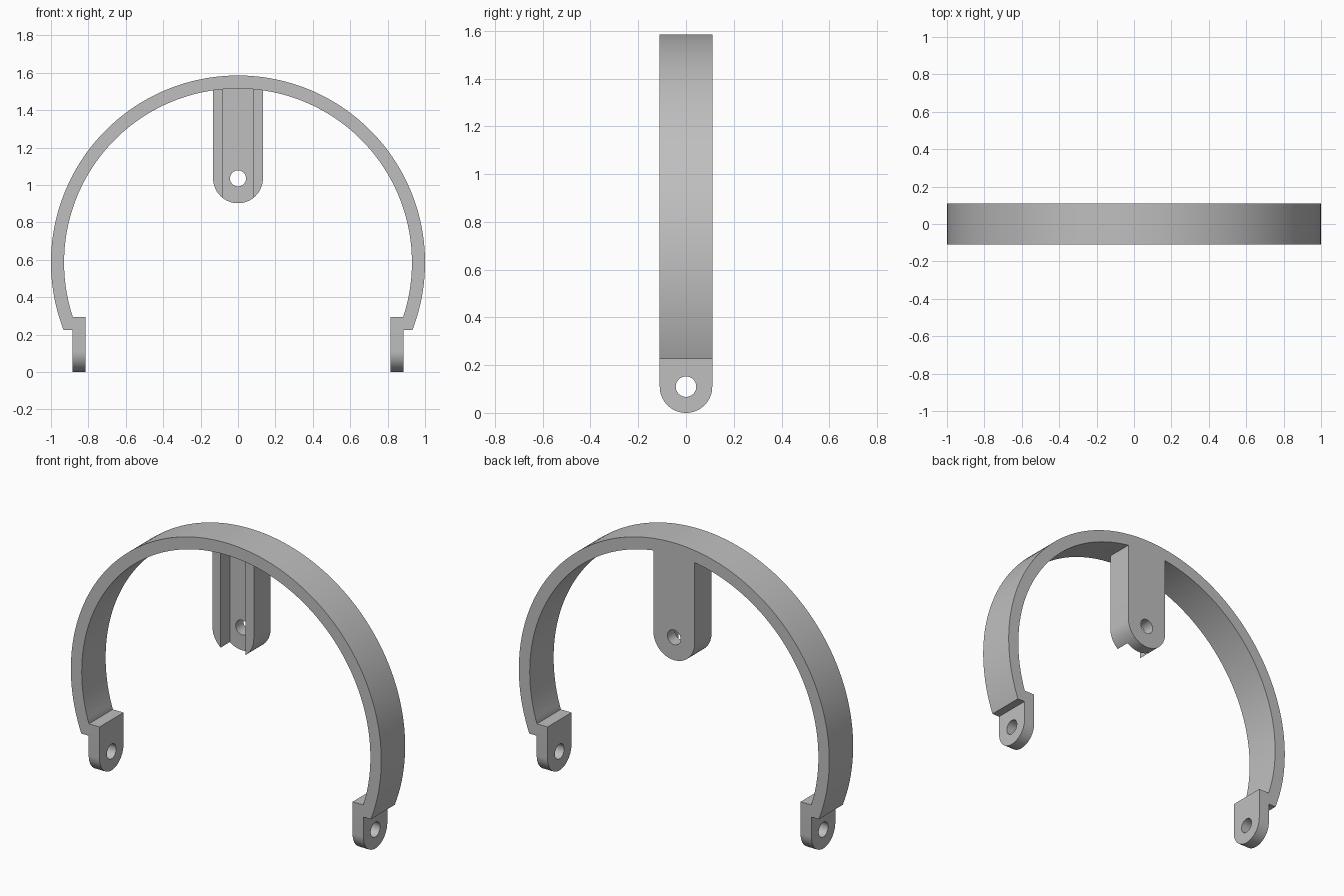
import bpy
import bmesh
from math import sin, cos, asin, acos, sqrt, pi, radians

cube = bpy.data.objects.get("Cube")
if cube:
    bpy.data.objects.remove(cube, do_unlink=True)

# Main dimensions
HALF_DEPTH = 0.11
ARCH_Z, R_OUT, R_IN = 0.585, 1.0, 0.93
ARCH_END, LUG_TOP = 0.225, 0.295
LUG_IN, LUG_OUT = 0.815, 0.885
TAB_R, TAB_Z, TAB_FRONT = 0.133, 1.035, -0.045
CHANNEL_HALF, CHANNEL_BACK = 0.08, 0.04
HOLE_R = 0.043

grey = bpy.data.materials.new("plain_grey")
grey.use_nodes = True
colour = (0.52, 0.52, 0.52, 1)
grey.diffuse_color = colour
grey.node_tree.nodes["Principled BSDF"].inputs["Base Color"].default_value = colour


def arc(cx, cy, r, start, end, steps):
    """Points along an arc, both ends included."""
    angles = [start + (end - start) * i / steps for i in range(steps + 1)]
    return [(cx + r * cos(a), cy + r * sin(a)) for a in angles]


def circle(cx, cy, r, steps=40):
    return arc(cx, cy, r, 0, 2 * pi, steps)[:-1]


def extrude(name, loops, d0, d1, place):
    """Solid from an outline (plus hole loops), swept from d0 to d1."""
    bm = bmesh.new()
    other, edges = {}, []
    for loop in loops:
        near = [bm.verts.new(place(u, v, d0)) for u, v in loop]
        for vert, (u, v) in zip(near, loop):
            other[vert] = bm.verts.new(place(u, v, d1))
        for a, b in zip(near, near[1:] + near[:1]):
            edges.append(bm.edges.new((a, b)))
    bmesh.ops.triangle_fill(bm, use_beauty=True, edges=edges)
    for face in list(bm.faces):
        bm.faces.new([other[v] for v in reversed(face.verts)])
    for e in edges:
        a, b = e.verts
        bm.faces.new((a, b, other[b], other[a]))
    bmesh.ops.recalc_face_normals(bm, faces=bm.faces[:])
    mesh = bpy.data.meshes.new(name)
    bm.to_mesh(mesh)
    bm.free()
    mesh.materials.append(grey)
    obj = bpy.data.objects.new(name, mesh)
    bpy.context.collection.objects.link(obj)
    return obj


def activate(obj):
    bpy.ops.object.select_all(action='DESELECT')
    obj.select_set(True)
    bpy.context.view_layer.objects.active = obj


def along_y(u, v, d):
    return (u, d, v)


def along_x(u, v, d):
    return (d, u, v)


# Arch band with stepped ends
a_out = asin((ARCH_END - ARCH_Z) / R_OUT)
a_in = asin((LUG_TOP - ARCH_Z) / R_IN)
band = arc(0, ARCH_Z, R_OUT, a_out, pi - a_out, 120)
band += [(-LUG_OUT, ARCH_END)]
band += arc(0, ARCH_Z, R_IN, pi - a_in, a_in, 120)
band += [(LUG_OUT, ARCH_END)]
parts = [extrude("arch_band", [band], -HALF_DEPTH, HALF_DEPTH, along_y)]

# Pierced lugs at the two ends
lug = arc(0, HALF_DEPTH, HALF_DEPTH, pi, 2 * pi, 32)
lug += [(HALF_DEPTH, LUG_TOP), (-HALF_DEPTH, LUG_TOP)]
lug_hole = circle(0, HALF_DEPTH, HOLE_R)
for side, label in ((1, "left"), (-1, "right")):
    parts.append(extrude(label + "_lug", [lug, lug_hole],
                         side * LUG_IN, side * LUG_OUT, along_x))

# Hanging tab, its top following the inside of the arch
a_tab = acos(TAB_R / R_IN)
outline = arc(0, TAB_Z, TAB_R, pi, 2 * pi, 36)
outline += arc(0, ARCH_Z, R_IN, a_tab, pi - a_tab, 12)
tab = extrude("hanging_tab", [outline, circle(0, TAB_Z, HOLE_R)],
              TAB_FRONT, HALF_DEPTH, along_y)
parts.append(tab)

# Channel cut down the front of the tab
slot = [(-CHANNEL_HALF, 0.8), (CHANNEL_HALF, 0.8),
        (CHANNEL_HALF, 1.7), (-CHANNEL_HALF, 1.7)]
cutter = extrude("channel_cutter", [slot], -0.3, CHANNEL_BACK, along_y)
cutter.hide_render = True
cut = tab.modifiers.new("channel", 'BOOLEAN')
cut.operation = 'DIFFERENCE'
cut.solver = 'EXACT'
cut.object = cutter
activate(tab)
bpy.ops.object.modifier_apply(modifier=cut.name)
bpy.data.objects.remove(cutter, do_unlink=True)

# Smooth curves, crisp edges
for part in parts:
    activate(part)
    bpy.ops.object.shade_smooth_by_angle(angle=radians(30))
